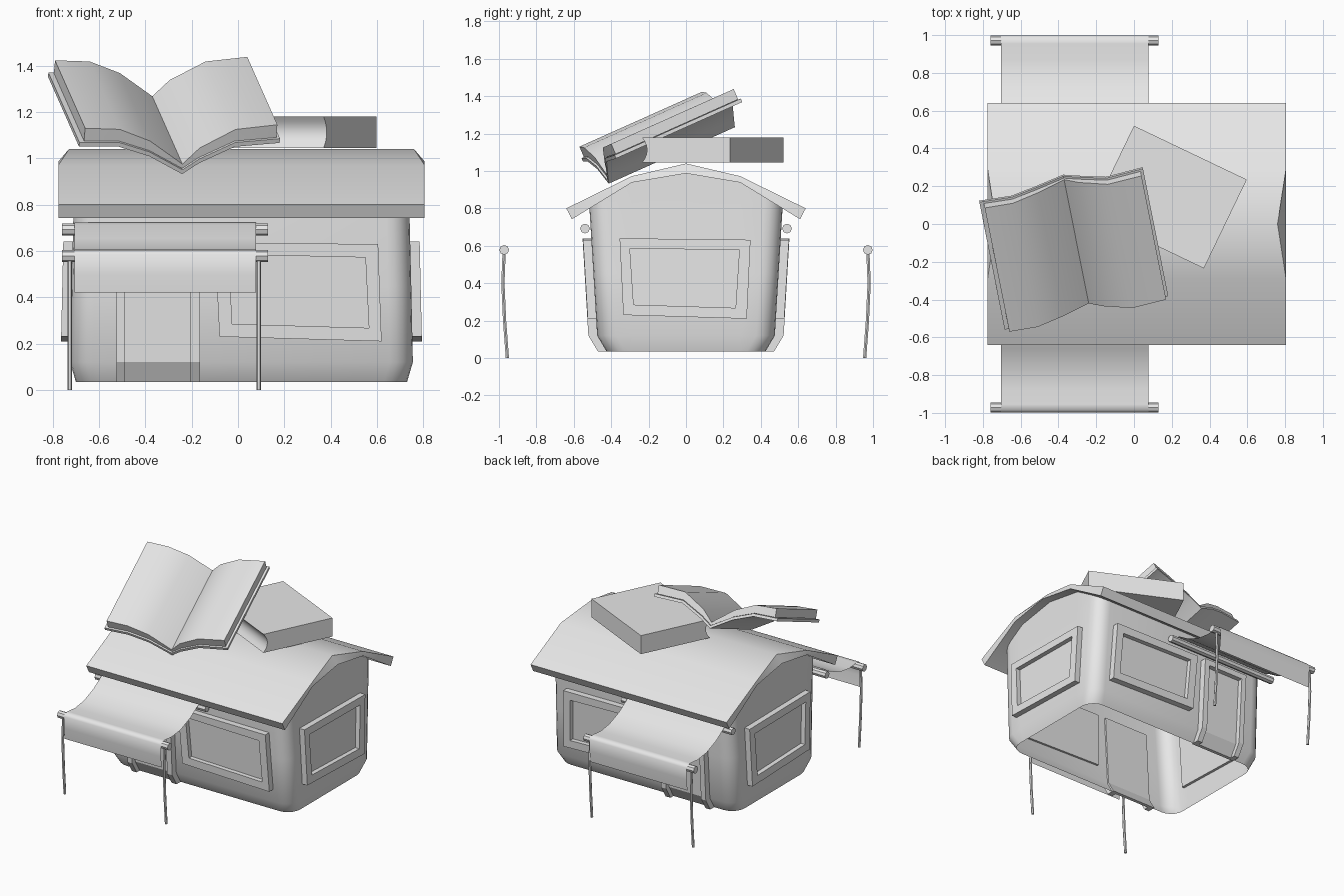
import bpy, bmesh, math
from mathutils import Vector as V

cube = bpy.data.objects.get("Cube")
if cube:
    bpy.data.objects.remove(cube, do_unlink=True)

grey = bpy.data.materials.new("plain_grey")
grey.use_nodes = True
COL = (0.8, 0.8, 0.8, 1)
grey.diffuse_color = COL
next(n for n in grey.node_tree.nodes if n.type == 'BSDF_PRINCIPLED').inputs["Base Color"].default_value = COL

CX = 0.015  # centre of the house along x


def build(name, verts, faces, angle=35):
    me = bpy.data.meshes.new(name)
    me.from_pydata([tuple(v) for v in verts], [], faces)
    bm = bmesh.new()
    bm.from_mesh(me)
    bmesh.ops.recalc_face_normals(bm, faces=bm.faces)
    bm.to_mesh(me)
    bm.free()
    me.polygons.foreach_set("use_smooth", [True] * len(me.polygons))
    me.set_sharp_from_angle(angle=math.radians(angle))
    me.materials.append(grey)
    ob = bpy.data.objects.new(name, me)
    bpy.context.collection.objects.link(ob)
    return ob


def loft(name, rings, cap=True, closed=True, angle=35):
    """Skin a list of equal-length rings."""
    n = len(rings[0])
    verts = [p for r in rings for p in r]
    faces = [(k * n + i, k * n + (i + 1) % n, (k + 1) * n + (i + 1) % n, (k + 1) * n + i)
             for k in range(len(rings) - 1) for i in range(n if closed else n - 1)]
    if cap:
        faces += [tuple(range(n)), tuple(range((len(rings) - 1) * n, len(rings) * n))]
    return build(name, verts, faces, angle)


def sheet_solid(name, top, bottom, vec, angle=35):
    """Solid strip between two polylines, swept along vec."""
    n = len(top)
    a = [V(p) for p in top] + [V(p) for p in bottom]
    v = a + [p + V(vec) for p in a]
    m = 2 * n
    f = []
    for i in range(n - 1):
        f += [(i, i + 1, m + i + 1, m + i), (n + i, n + i + 1, m + n + i + 1, m + n + i),
              (i, i + 1, n + i + 1, n + i), (m + i, m + i + 1, m + n + i + 1, m + n + i)]
    for i in (0, n - 1):
        f.append((i, n + i, m + n + i, m + i))
    return build(name, v, f, angle)


# Roof: bent slab whose upper ridge is drawn in at both ends
OUT = [(-0.64, 0.80), (-0.29, 0.972), (0, 1.04), (0.29, 0.972), (0.64, 0.80)]
INN = [(-0.61, 0.742), (-0.29, 0.938), (0, 0.987), (0.29, 0.938), (0.61, 0.742)]
HR = 0.79
roof = sheet_solid("roof", [(CX - HR, y, z) for y, z in OUT],
                   [(CX - HR, y, z) for y, z in INN], (2 * HR, 0, 0))
for v in roof.data.vertices:
    if v.co.z > 1.03:
        v.co.x += -0.045 if v.co.x > 0 else 0.045


def under_roof(y):
    y = abs(y)
    return 0.987 - y * 0.169 if y < 0.29 else 0.938 - (y - 0.29) * 0.6125


# Body: rounded-corner shell, open below, rising into the gables
def ring(hx, hy, z, r=0.1):
    pts = []
    for cx, cy, a0 in ((1, 1, 0), (-1, 1, 90), (-1, -1, 180), (1, -1, 270)):
        for k in range(6):
            a = math.radians(a0 + k * 18)
            pts.append((cx * (hx - r) + r * math.cos(a), cy * (hy - r) + r * math.sin(a)))
        if a0 == 90:
            pts += [(-hx, 0.29), (-hx, 0), (-hx, -0.29)]
        if a0 == 270:
            pts += [(hx, -0.29), (hx, 0), (hx, 0.29)]
    return [V((CX + x, y, under_roof(y) + 0.012 if z is None else z)) for x, y in pts]


loft("body", [ring(0.715, 0.425, 0.035), ring(0.74, 0.475, 0.12), ring(0.733, 0.495, 0.45),
              ring(0.725, 0.515, 0.78), ring(0.725, 0.515, None)], cap=False)


def wall_y(z):
    return 0.475 + (z - 0.12) * 0.06 if z > 0.12 else 0.475 - (0.12 - z) * 0.6


def wall_x(z):
    return 0.74 - (z - 0.12) * 0.0225


# Windows: raised frame with a recessed pane
def window(name, outer, inner, place):
    steps = ((outer, -0.015), (outer, 0.045), (inner, 0.045), (inner, 0.012))
    loft(name, [[place(u, z, d) for u, z in q] for q, d in steps], angle=25)


LONG_O = [(-0.10, 0.635), (0.605, 0.63), (0.62, 0.21), (-0.08, 0.23)]
LONG_I = [(-0.04, 0.585), (0.55, 0.572), (0.565, 0.268), (-0.025, 0.285)]
END_O = [(-0.355, 0.64), (0.345, 0.632), (0.325, 0.21), (-0.335, 0.23)]
END_I = [(-0.30, 0.585), (0.285, 0.578), (0.265, 0.268), (-0.28, 0.285)]


def tube(name, path, r, sides=6):
    """Round bar along a path; cross-section axes follow the first segment."""
    d = (V(path[-1]) - V(path[0])).normalized()
    a = d.cross(V((0, 1, 0))).normalized()
    b = d.cross(a)
    loft(name, [[V(p) + r * (math.cos(t) * a + math.sin(t) * b)
                 for t in (math.tau * k / sides for k in range(sides))] for p in path])


for s, side in ((-1, "front"), (1, "back")):
    window(side + "_window", LONG_O, LONG_I, lambda u, z, d: V((u, s * (wall_y(z) + d), z)))
    # Door: panel, two posts bent under the body, and a lintel
    for part, x0, x1, zs, d in (("door_post_outer", -0.525, -0.487, (0.64, 0.12, 0.035), 0.047),
                                ("door_post_inner", -0.205, -0.165, (0.64, 0.12, 0.035), 0.047),
                                ("door_lintel", -0.487, -0.205, (0.64, 0.60), 0.047),
                                ("door_panel", -0.487, -0.205, (0.60, 0.12, 0.035), 0.012)):
        sheet_solid(side + "_" + part, [(x0, s * (wall_y(z) + d), z) for z in zs],
                    [(x0, s * (wall_y(z) - 0.012), z) for z in zs], (x1 - x0, 0, 0), 25)
    # Awning: two rods, a sagging cloth with hanging flap, two bent poles
    for rod, y, z in (("inner_rod", 0.54, 0.692), ("outer_rod", 0.972, 0.578)):
        tube(side + "_" + rod, [(-0.76, s * y, z), (0.13, s * y, z)], 0.026, 8)
    cloth = [(0.53, 0.722), (0.57, 0.712), (0.66, 0.655), (0.77, 0.612), (0.87, 0.598),
             (0.955, 0.606), (0.985, 0.604), (0.999, 0.585), (0.998, 0.50), (0.99, 0.42)]
    loft(side + "_awning_cloth", [[V((x, s * y, z)) for y, z in cloth] for x in (-0.705, 0.078)],
         cap=False, closed=False, angle=50)
    for pole, x in (("pole_right", -0.727), ("pole_left", 0.09)):
        tube(side + "_awning_" + pole, [(x, s * y, z) for y, z in
             ((0.972, 0.58), (0.979, 0.40), (0.970, 0.20), (0.955, 0.0))], 0.01)

for s, side in ((-1, "right"), (1, "left")):
    window(side + "_window", END_O, END_I, lambda u, z, d: V((CX + s * (wall_x(z) + d - 0.004), u, z)))

# Closed book: turned block whose long page edge is hollowed
A, B, C = V((0.37, -0.235, 0)), V((0.597, 0.235, 0)), V((0, 0.52, 0))
D = A + C - B
inward = (B - A).normalized()
rows = []
for k in range(7):
    t = k / 6
    off = inward * 0.03 * (1 - (2 * t - 1) ** 2)
    up = V((0, 0, 1.045 + 0.135 * t))
    rows.append([A + off + up, B + up, C + up, D + off + up])
loft("closed_book", rows)

# Open book: curved page block and a thin cover, swept along the spine
SPINE = V((-0.13, 0.655, 0.293))
UP = V((0.08, -0.39, 0.91)).normalized()
PAGES = [V(p) for p in ((-0.66, -0.57, 1.13), (-0.51, -0.545, 1.125), (-0.38, -0.49, 1.075),
                        (-0.24, -0.42, 0.975), (-0.165, -0.435, 1.045), (-0.01, -0.445, 1.125),
                        (0.17, -0.40, 1.145))]
THICK = (0.06, 0.055, 0.045, 0.02, 0.045, 0.055, 0.06)
low = [p - UP * t for p, t in zip(PAGES, THICK)]
sheet_solid("open_book_pages", PAGES, low, SPINE, 40)
cover = [p - SPINE * 0.015 - UP * 0.002 for p in low]
cover[0] += (cover[0] - cover[1]).normalized() * 0.022
cover[-1] += (cover[-1] - cover[-2]).normalized() * 0.015
sheet_solid("open_book_cover", cover, [p - UP * 0.02 for p in cover], SPINE * 1.03, 40)
